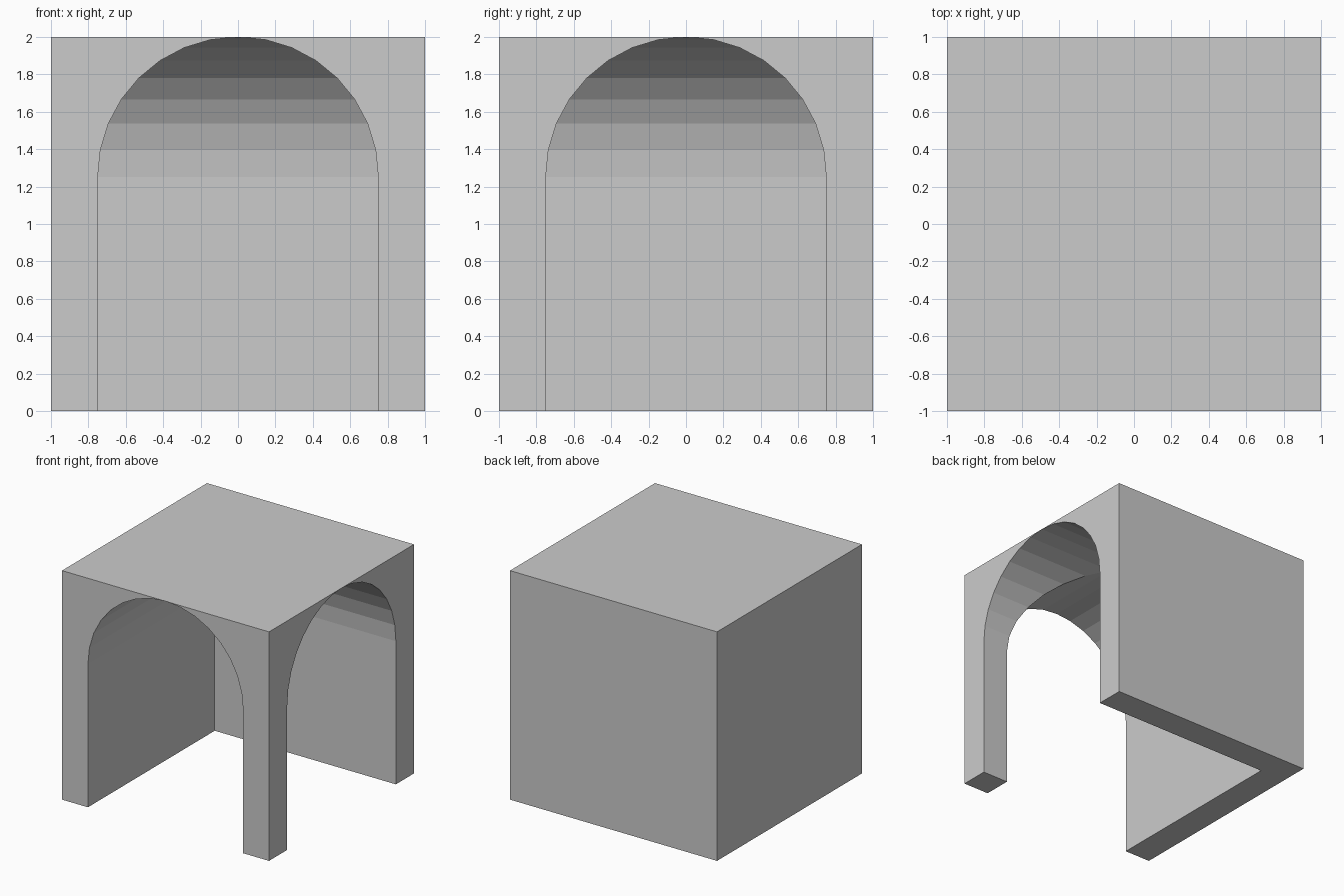
import bpy, bmesh, math

if "Cube" in bpy.data.objects:
    bpy.data.objects.remove(bpy.data.objects["Cube"])

R, SPRING, SEG = 0.75, 1.25, 16   # arch radius, spring height, half-circle segments

# Arch profile (u, z): left foot, half circle, right foot
profile = [(-R, 0)]
for i in range(SEG + 1):
    a = math.pi * (1 - i / SEG)
    profile.append((R * math.cos(a), SPRING + R * math.sin(a)))
profile.append((R, 0))
mid = len(profile) // 2
profile[mid] = (0.0, 2.0)

bm = bmesh.new()


def face(verts):
    return bm.faces.new(verts)


# Vault: the profile runs in from the front, mitres on the diagonal, exits right
front = [bm.verts.new((u, -1, z)) for u, z in profile]
mitre = [bm.verts.new((u, -u, z)) for u, z in profile]
right = [bm.verts.new((1, -u, z)) for u, z in profile]
for a, b in ((front, mitre), (mitre, right)):
    for i in range(len(profile) - 1):
        face((a[i], a[i + 1], b[i + 1], b[i]))

# Outer block corners: front left, front right, back right, back left
corners = [(-1, -1), (1, -1), (1, 1), (-1, 1)]
lo = [bm.verts.new((x, y, 0)) for x, y in corners]
hi = [bm.verts.new((x, y, 2)) for x, y in corners]

# Arched walls, each split in two where the arch touches the roof
for arch, l, r in ((front, 0, 1), (right, 2, 1)):
    face([lo[l]] + arch[:mid + 1] + [hi[l]])
    face(arch[mid:] + [lo[r], hi[r]])

# Solid back and left walls
face((lo[2], lo[3], hi[3], hi[2]))
face((lo[3], lo[0], hi[0], hi[3]))

# Roof, L-shaped wall foot and corner post foot
face((hi[0], front[mid], hi[1], right[mid], hi[2], hi[3]))
face((lo[0], front[0], mitre[0], right[0], lo[2], lo[3]))
face((front[-1], lo[1], right[-1], mitre[-1]))

bmesh.ops.recalc_face_normals(bm, faces=bm.faces)
mesh = bpy.data.meshes.new("corner_vault")
bm.to_mesh(mesh)
bm.free()
bpy.context.collection.objects.link(bpy.data.objects.new("corner_vault", mesh))
